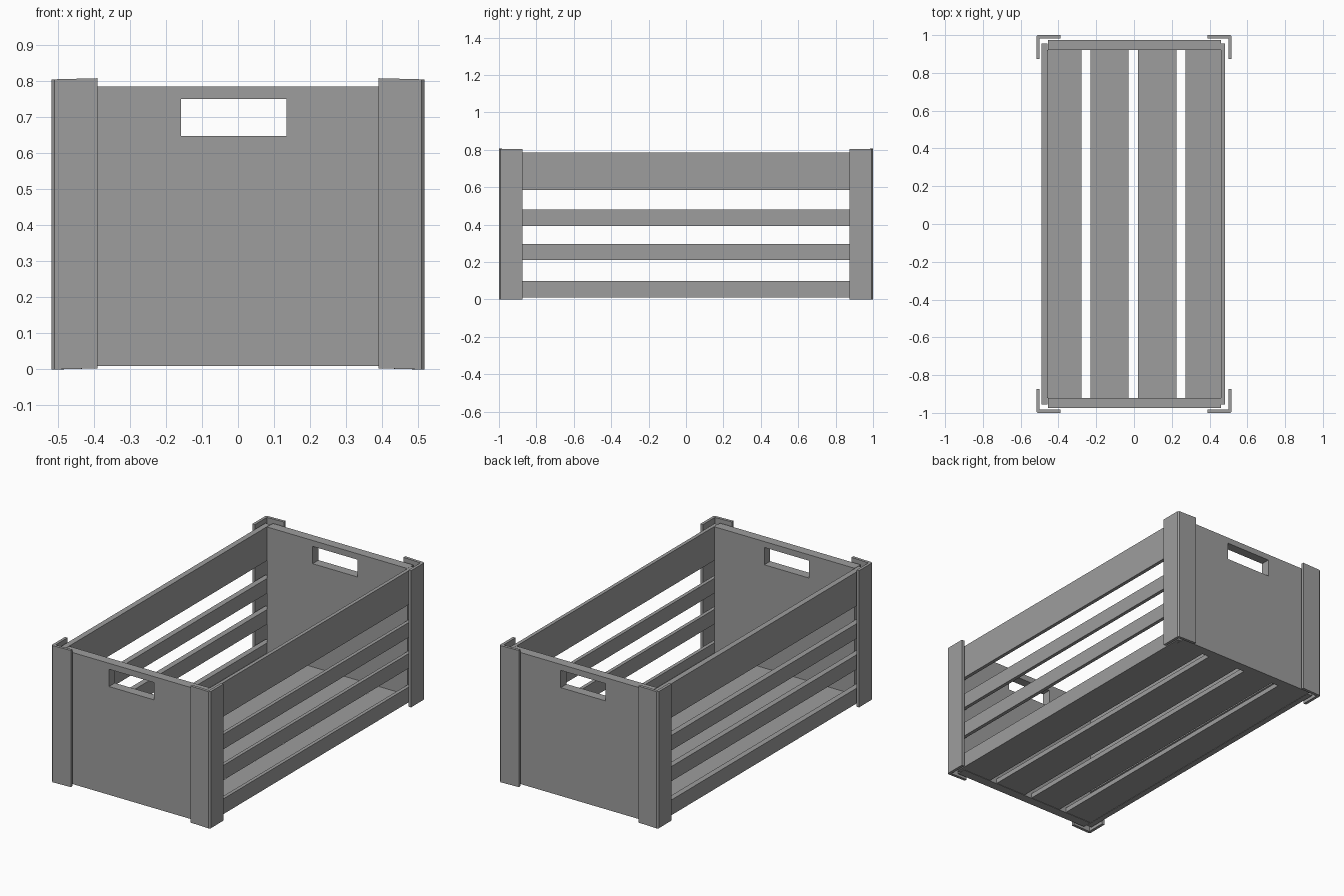
import bpy, bmesh

if "Cube" in bpy.data.objects:
    bpy.data.objects.remove(bpy.data.objects["Cube"])

wood = bpy.data.materials.new("grey")
wood.diffuse_color = (0.34, 0.34, 0.34, 1)
wood.use_nodes = True
wood.node_tree.nodes["Principled BSDF"].inputs["Base Color"].default_value = wood.diffuse_color


def finish(name, bm):
    bmesh.ops.recalc_face_normals(bm, faces=bm.faces)
    mesh = bpy.data.meshes.new(name)
    bm.to_mesh(mesh)
    bm.free()
    mesh.materials.append(wood)
    ob = bpy.data.objects.new(name, mesh)
    bpy.context.collection.objects.link(ob)
    return ob


def extrude(bm, faces, vec):
    geo = bmesh.ops.extrude_face_region(bm, geom=faces)["geom"]
    bmesh.ops.translate(bm, vec=vec, verts=[g for g in geo if isinstance(g, bmesh.types.BMVert)])


def board(name, x0, x1, y0, y1, z0, z1):
    bm = bmesh.new()
    f = bm.faces.new([bm.verts.new(p) for p in
                      ((x0, y0, z0), (x1, y0, z0), (x1, y1, z0), (x0, y1, z0))])
    extrude(bm, [f], (0, 0, z1 - z0))
    return finish(name, bm)


# end panel: rectangular ring around the hand hole, given thickness
def end_panel(name, y):
    def rect(x0, x1, z0, z1):
        return [bm.verts.new((x, y, z)) for x, z in ((x0, z0), (x1, z0), (x1, z1), (x0, z1))]
    bm = bmesh.new()
    outer = rect(-0.455, 0.46, 0.01, 0.785)
    hole = rect(-0.158, 0.134, 0.648, 0.75)
    ring = [bm.faces.new((outer[i], outer[(i + 1) % 4], hole[(i + 1) % 4], hole[i]))
            for i in range(4)]
    extrude(bm, ring, (0, 0.055, 0))
    return finish(name, bm)


# corner bracket: L profile with a chamfered outer corner
def bracket(name, sx, sy):
    x, y, t, w, c = 0.517, 1.0, 0.017, 0.127, 0.008
    prof = [(x - w, y), (x - c, y), (x, y - c), (x, y - w),
            (x - t, y - w), (x - t, y - t), (x - w, y - t)]
    bm = bmesh.new()
    f = bm.faces.new([bm.verts.new((sx * px, sy * py, 0.003)) for px, py in prof])
    extrude(bm, [f], (0, 0, 0.802))
    # top edge dips slightly toward the outer side
    for v in bm.verts:
        if v.co.z > 0.5 and abs(v.co.x) < 0.45:
            v.co.z += 0.003
        elif v.co.z < 0.5 and abs(v.co.x) > 0.45:
            v.co.z = 0.0
    return finish(name, bm)


end_panel("front_panel", -0.975)
end_panel("back_panel", 0.92)

for sx, side in ((-1, "left"), (1, "right")):
    for sy, end in ((-1, "front"), (1, "back")):
        bracket(f"{end}_{side}_bracket", sx, sy)

# side slats
for i, (z0, z1) in enumerate(((0.01, 0.1), (0.21, 0.297), (0.392, 0.48), (0.585, 0.785))):
    board(f"left_slat_{i}", -0.49, -0.457, -0.955, 0.955, z0, z1)
    board(f"right_slat_{i}", 0.461, 0.482, -0.955, 0.955, z0, z1)

# floor slats
for i, (x0, x1) in enumerate(((-0.457, -0.277), (-0.23, -0.028), (0.022, 0.225), (0.273, 0.461))):
    board(f"floor_slat_{i}", x0, x1, -0.92, 0.92, 0.012, 0.04)
